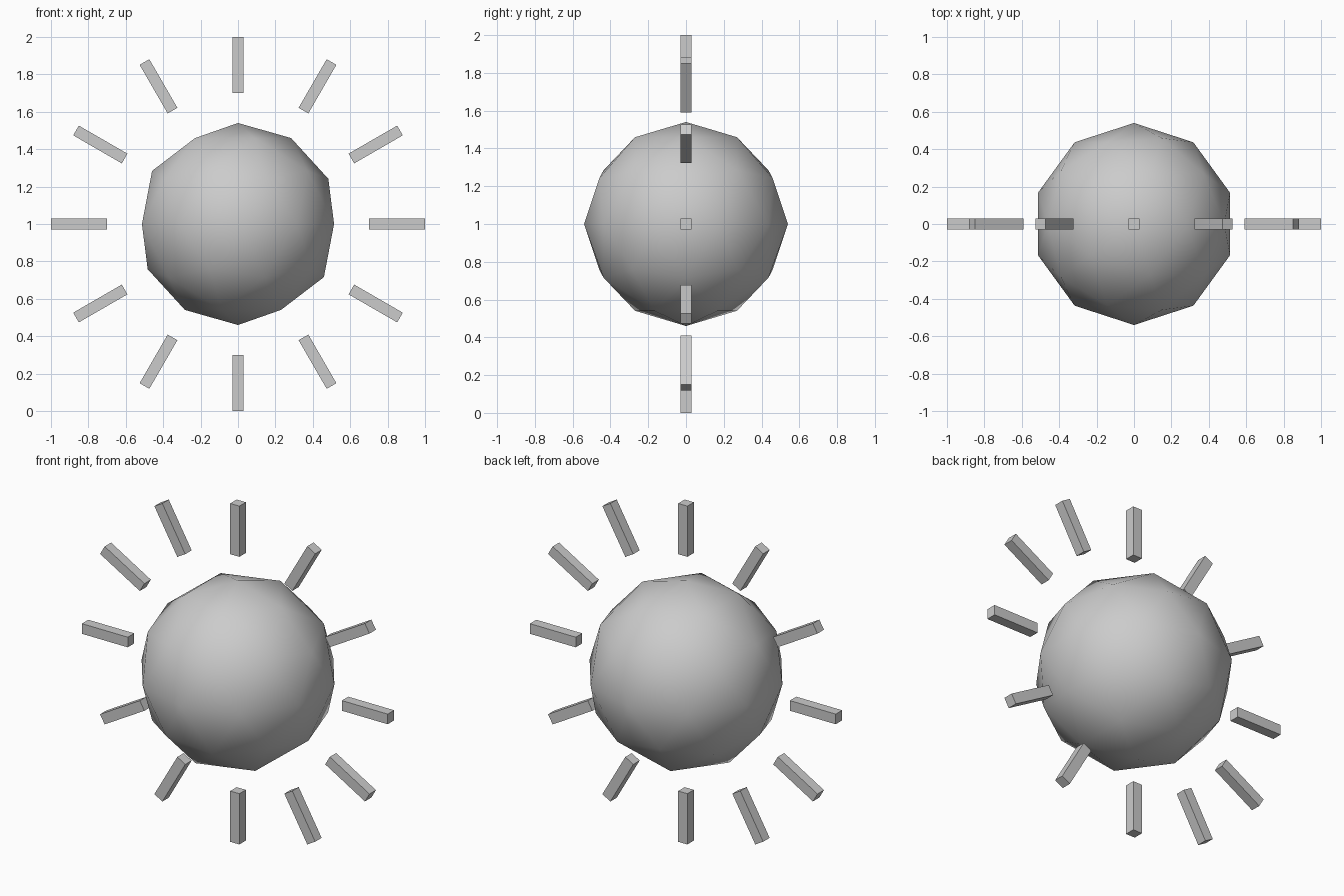
import bpy
import math
from mathutils import Matrix, Vector

if "Cube" in bpy.data.objects:
    bpy.data.objects.remove(bpy.data.objects["Cube"])

CENTRE = Vector((0, 0, 1))
BALL_RADIUS = 0.54
RAY_INNER, RAY_OUTER, RAY_WIDTH = 0.7, 1.0, 0.06
RAY_COUNT = 12

# Central low-poly ball with smooth shading
bpy.ops.mesh.primitive_ico_sphere_add(subdivisions=2, radius=BALL_RADIUS, location=CENTRE)
ball = bpy.context.object
ball.name = "sun_ball"
bpy.ops.object.shade_smooth()


# One square bar pointing outward in the XZ plane
def add_ray(index):
    angle = 2 * math.pi * index / RAY_COUNT
    direction = Vector((math.cos(angle), 0, math.sin(angle)))
    bpy.ops.mesh.primitive_cube_add(size=1)
    ray = bpy.context.object
    ray.name = f"sun_ray_{index + 1:02d}"
    ray.data.transform(Matrix.Diagonal((RAY_OUTER - RAY_INNER, RAY_WIDTH, RAY_WIDTH, 1)))
    ray.location = CENTRE + direction * (RAY_INNER + RAY_OUTER) / 2
    ray.rotation_euler = (0, -angle, 0)


# Ring of rays around the ball
for i in range(RAY_COUNT):
    add_ray(i)
